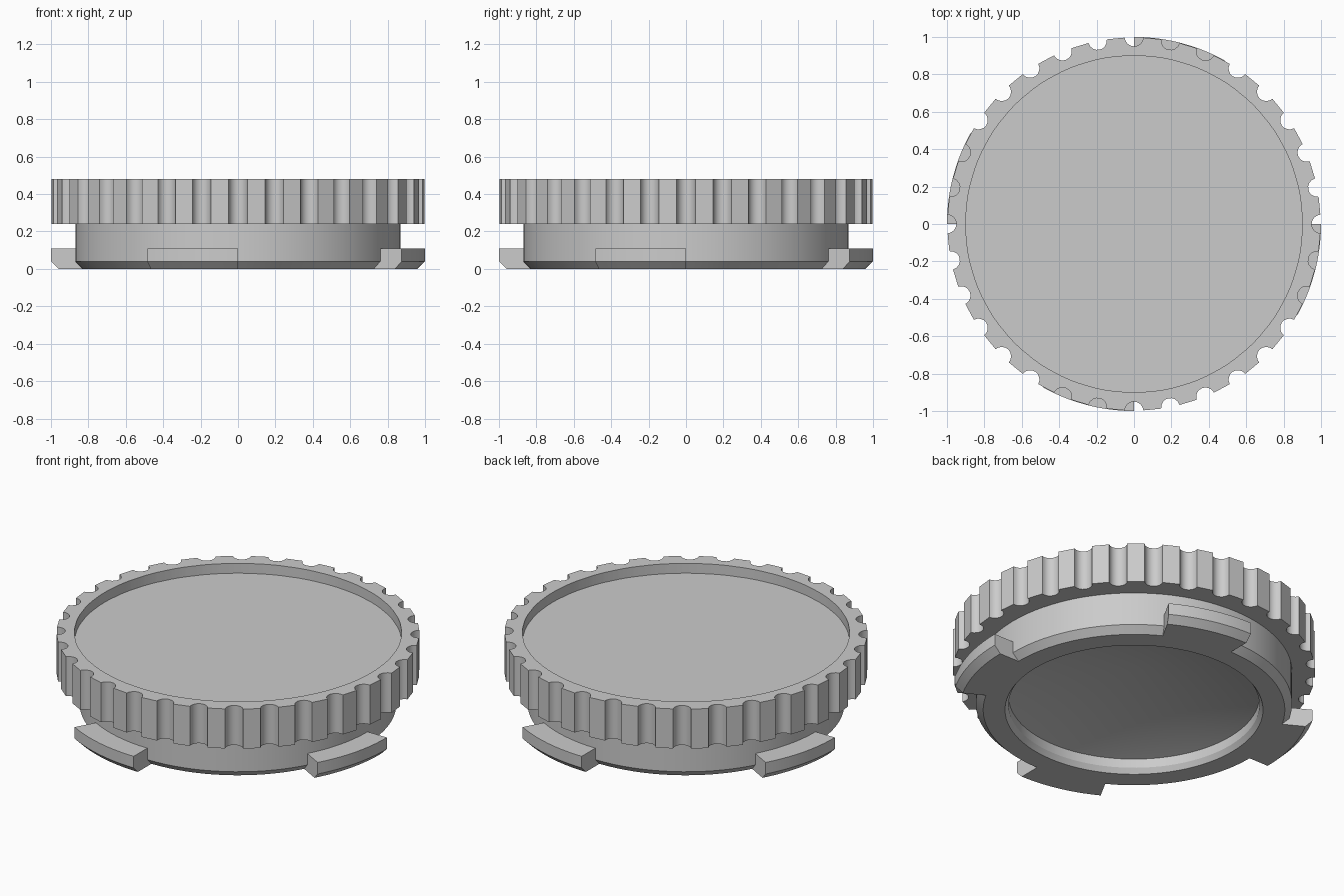
import bpy, bmesh
from math import sin, cos, pi, radians
from mathutils import Matrix, Vector

old = bpy.data.objects.get("Cube")
if old:
    bpy.data.objects.remove(old)

GREY = (0.6, 0.6, 0.6)
grey = bpy.data.materials.new("grey plastic")
grey.use_nodes = True
grey.diffuse_color = (*GREY, 1)
grey.node_tree.nodes["Principled BSDF"].inputs["Base Color"].default_value = (*GREY, 1)


def loft(name, loops, closed=True, cap_start=False, cap_end=False, smooth=25):
    """Join successive point loops with quads; a one-point loop makes a fan."""
    bm = bmesh.new()
    rows = [[bm.verts.new(p) for p in loop] for loop in loops]
    for a, b in zip(rows, rows[1:]):
        n = len(a)
        for i in range(n):
            j = (i + 1) % n
            if len(b) == 1:
                bm.faces.new((a[i], a[j], b[0]))
            else:
                bm.faces.new((a[i], a[j], b[j], b[i]))
    if cap_start:
        bm.faces.new(rows[0])
    if cap_end:
        bm.faces.new(rows[-1])
    bmesh.ops.recalc_face_normals(bm, faces=bm.faces)
    mesh = bpy.data.meshes.new(name)
    bm.to_mesh(mesh)
    bm.free()
    mesh.materials.append(grey)
    obj = bpy.data.objects.new(name, mesh)
    bpy.context.collection.objects.link(obj)
    bpy.ops.object.select_all(action='DESELECT')
    obj.select_set(True)
    bpy.context.view_layer.objects.active = obj
    bpy.ops.object.shade_smooth_by_angle(angle=radians(smooth))
    return obj


def at_height(points, z):
    return [(p.x, p.y, z) for p in points]


def scaled_to(points, radius):
    return [p.normalized() * radius for p in points]


# Grip outline: round notches with flat teeth between them
NOTCHES, NOTCH_R, STEPS = 32, 0.05, 8
outline = []
for k in range(NOTCHES):
    turn = Matrix.Rotation(2 * pi * k / NOTCHES, 2)
    for s in range(STEPS + 1):
        t = radians(-86 + 172 * s / STEPS)
        outline.append(turn @ Vector((1 - NOTCH_R * cos(t), NOTCH_R * sin(t))))

# Grip with a shallow recess in its top
neck = scaled_to(outline, 0.86)
recess = scaled_to(outline, 0.9)
loft("grip", [at_height(neck, 0.24), at_height(outline, 0.24),
              at_height(outline, 0.48), at_height(recess, 0.48),
              at_height(recess, 0.42)], cap_end=True)

# Lower body: chamfered collar, chamfered opening and conical underside
circle = [Vector((cos(2 * pi * i / 96), sin(2 * pi * i / 96))) for i in range(96)]
profile = [(0.87, 0.24), (0.87, 0.04), (0.83, 0), (0.71, 0), (0.69, 0.03), (0.69, 0.085)]
body = [at_height(scaled_to(circle, r), z) for r, z in profile]
loft("lower_body", body + [[(0, 0, 0.26)]])

# Four locking tabs, chamfered along the bottom edge
section = [(0.825, 0), (0.96, 0), (1, 0.04), (1, 0.11), (0.86, 0.11), (0.86, 0.04)]
for k in range(4):
    angles = [radians(90 * k - 29 * s / 10) for s in range(11)]
    loft(f"locking_tab_{k + 1}",
         [[(r * cos(a), r * sin(a), z) for r, z in section] for a in angles],
         cap_start=True, cap_end=True)
